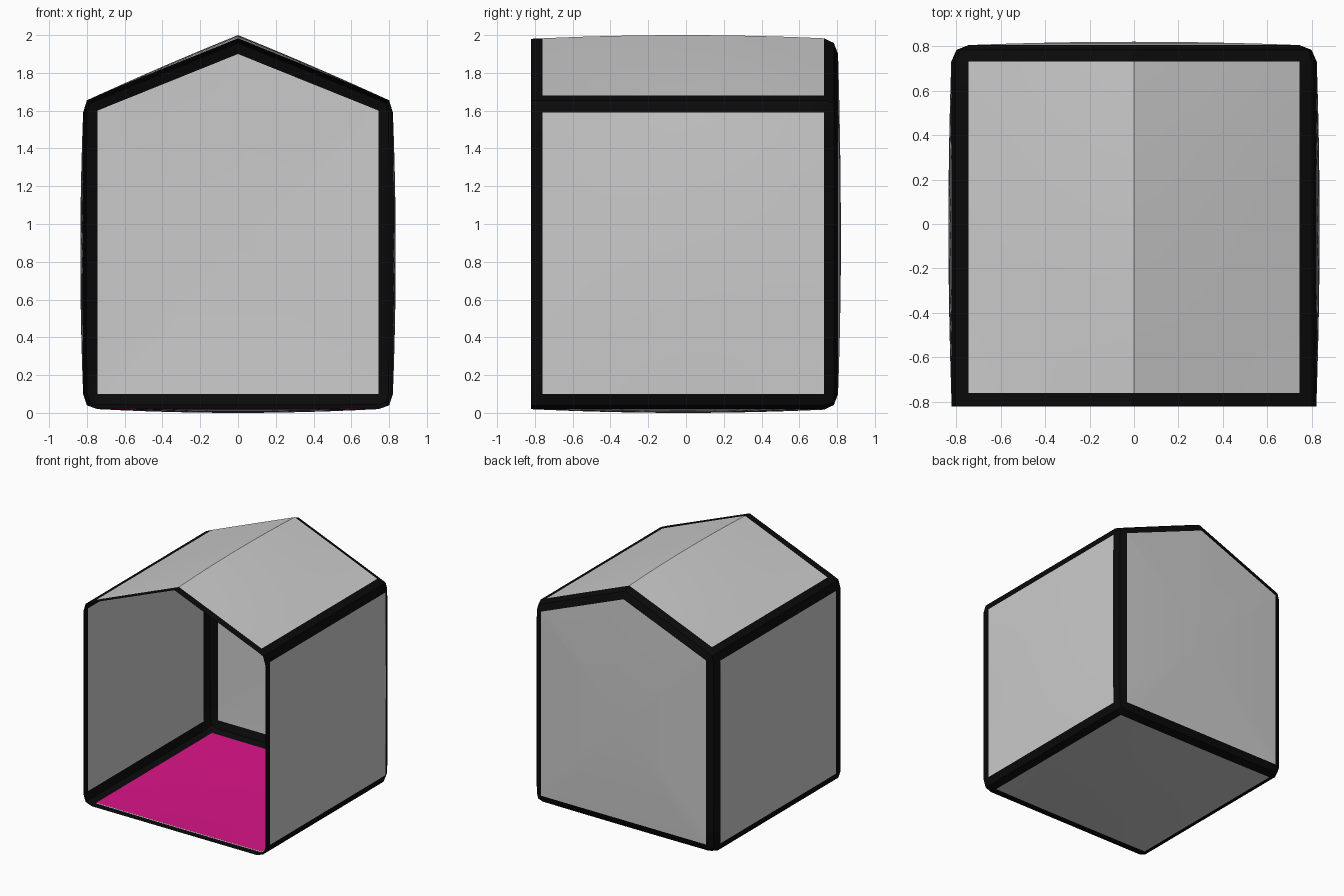
import bpy, bmesh

if "Cube" in bpy.data.objects:
    bpy.data.objects.remove(bpy.data.objects["Cube"])

def material(name, rgb):
    m = bpy.data.materials.new(name)
    m.diffuse_color = (*rgb, 1)
    m.use_nodes = True
    m.node_tree.nodes["Principled BSDF"].inputs["Base Color"].default_value = m.diffuse_color
    return m

black = material("black", (0.003, 0.003, 0.003))
magenta = material("magenta", (0.71, 0.007, 0.25))

# Half cross-section: (panel, x, z, bulge in x, bulge in z)
N = 6
half = []
for i in range(N + 1):
    t = i / N
    half.append(("floor", 0.745 * t, 0.02, 0, -0.02 * (1 - t * t)))
half.append(("corner", 0.80, 0.04, 0, 0))
for i in range(2 * N + 1):
    t = i / N - 1
    half.append(("wall", 0.82, 0.845 + 0.745 * t, 0.015 * (1 - t * t), 0))
half.append(("corner", 0.80, 1.655, 0, 0))
for i in range(N + 1):
    t = 1 - i / N
    half.append(("roof", 0.745 * t, 1.98 - 0.3 * t, 0, 0.02 * (1 - t * t)))
loop = half + [(p, -x, z, -dx, dz) for p, x, z, dx, dz in half[-2:0:-1]]

def ring(y, lift=0):
    b = max(0, 1 - ((y + 0.015) / 0.81) ** 2)
    return [(x + dx * b, y, z + dz * b + lift) for _, x, z, dx, dz in loop]

def back_outline(x, z):
    cx = max(-0.745, min(0.745, x))
    return cx, max(0.1, min(1.9 - 0.3 * abs(cx) / 0.745, z))

# Rows from the open front to the rounded rear edge, then in to the wall centre
ys = [-0.82] + [-0.76 + 1.49 * i / 12 for i in range(13)]
rows = [ring(y) for y in ys]
last = rows[-1]
outline = [back_outline(x, z) for x, _, z in last]
rows.append([(x + 0.3 * (ox - x), 0.783, z + 0.3 * (oz - z))
             for (x, _, z), (ox, oz) in zip(last, outline)])
for s in (1, 0.8, 0.6, 0.4, 0.2, 0):
    rows.append([(x * s, 0.805 + 0.015 * (1 - s * s), 0.9 + (z - 0.9) * s)
                 for x, z in outline])

# Sort every cell of the shell into its part
parts = {}
n = len(loop)
for j in range(len(rows) - 1):
    for i in range(n):
        k = (i + 1) % n
        a, b = loop[i], loop[k]
        if j > len(ys):
            name = "back_wall"
        elif 0 < j < len(ys) - 1 and a[0] == b[0]:
            name = {"floor": "floor_underside", "roof": "roof",
                    "wall": "right_wall" if a[1] > 0 else "left_wall"}[a[0]]
        else:
            name = "edge_frame"
        parts.setdefault(name, []).append(
            (rows[j][i], rows[j + 1][i], rows[j + 1][k], rows[j][k]))

# Coloured floor lying just above the underside
inner = [ring(y, 0.006) for y in ys[1:]]
for r0, r1 in zip(inner, inner[1:]):
    for i in range(n):
        k = (i + 1) % n
        if loop[i][0] == loop[k][0] == "floor":
            parts.setdefault("inner_floor", []).append((r0[i], r0[k], r1[k], r1[i]))

def build(name, quads, mat=None):
    bm = bmesh.new()
    for q in quads:
        bm.faces.new([bm.verts.new(v) for v in q])
    bmesh.ops.remove_doubles(bm, verts=bm.verts, dist=0.0005)
    me = bpy.data.meshes.new(name)
    bm.to_mesh(me)
    bm.free()
    ob = bpy.data.objects.new(name, me)
    bpy.context.collection.objects.link(ob)
    if mat:
        me.materials.append(mat)
    bpy.ops.object.select_all(action='DESELECT')
    ob.select_set(True)
    bpy.context.view_layer.objects.active = ob
    bpy.ops.object.shade_smooth_by_angle(angle=0.6)

for name, quads in parts.items():
    build(name, quads, {"edge_frame": black, "inner_floor": magenta}.get(name))
